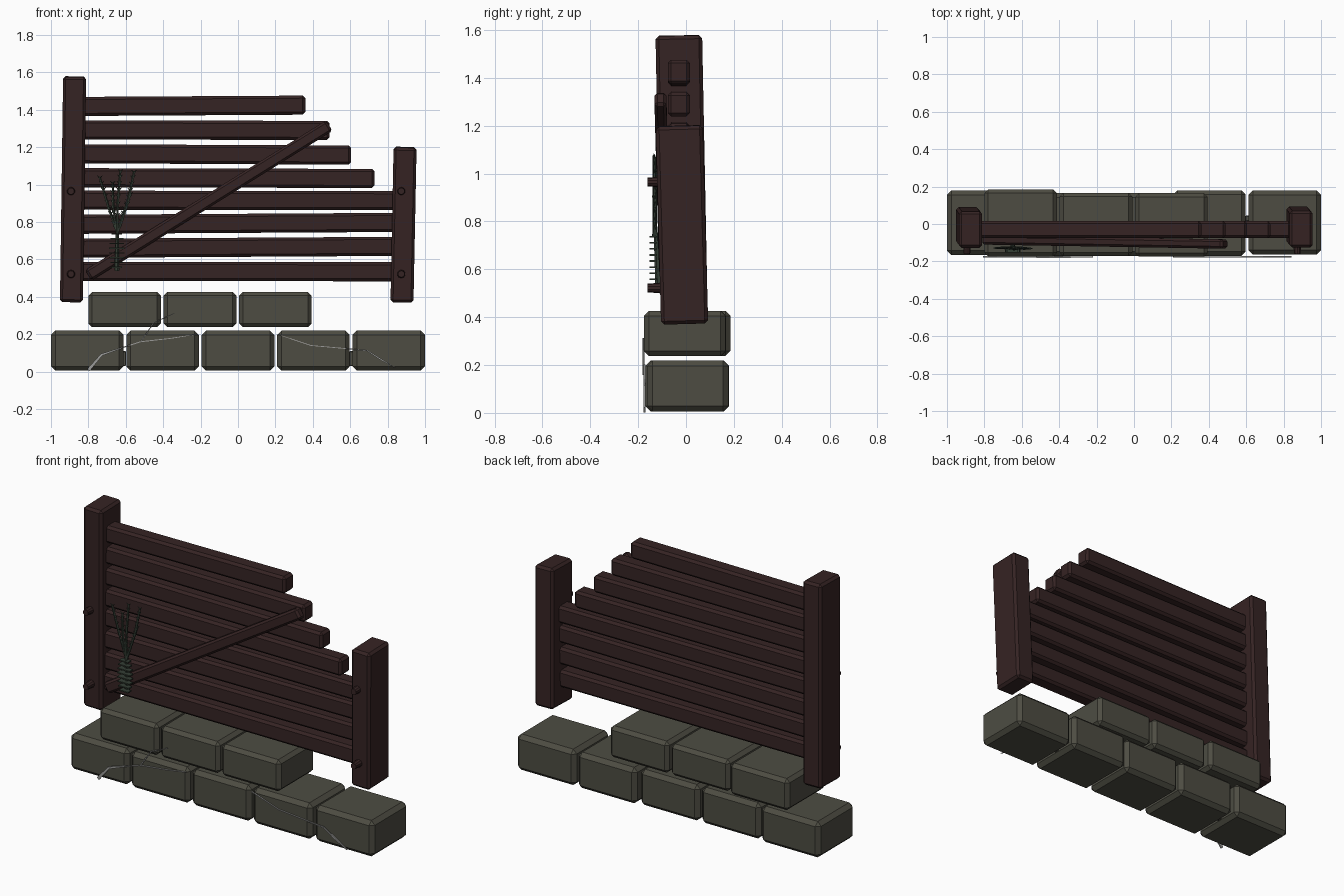
import bpy, math
from mathutils import Vector, Matrix

if "Cube" in bpy.data.objects:
    bpy.data.objects.remove(bpy.data.objects["Cube"])


def material(name, col):
    m = bpy.data.materials.new(name)
    m.diffuse_color = (*col, 1)
    m.use_nodes = True
    m.node_tree.nodes["Principled BSDF"].inputs["Base Color"].default_value = m.diffuse_color
    return m


WOOD = material("dark wood", (0.036, 0.017, 0.017))
STONE = material("grey stone", (0.075, 0.073, 0.055))
PALE = material("pale crack", (0.33, 0.33, 0.32))
GREEN = material("dull green", (0.035, 0.050, 0.036))


def box(name, center, size, mat, bevel=0.0, rot=(0, 0, 0)):
    bpy.ops.mesh.primitive_cube_add(size=1, location=center, rotation=rot)
    o = bpy.context.object
    o.name = name
    o.scale = size
    bpy.ops.object.transform_apply(location=False, rotation=False, scale=True)
    o.data.materials.append(mat)
    if bevel:
        b = o.modifiers.new("chamfer", "BEVEL")
        b.width = bevel
        b.segments = 1
    return o


def rod(name, a, b, r1, r2, mat, sides=6):
    a, b = Vector(a), Vector(b)
    d = b - a
    bpy.ops.mesh.primitive_cone_add(vertices=sides, radius1=r1, radius2=r2, depth=d.length,
                                    location=(a + b) / 2, rotation=d.to_track_quat('Z', 'Y').to_euler())
    o = bpy.context.object
    o.name = name
    o.data.materials.append(mat)
    return o


# Stone courses: five blocks below, three above
lower_y = [(-0.165, 0.178), (-0.17, 0.165), (-0.17, 0.165), (-0.17, 0.18), (-0.162, 0.178)]
upper_y = [(-0.173, 0.185), (-0.172, 0.167), (-0.175, 0.165)]
for i, (y0, y1) in enumerate(lower_y):
    box("lower_stone", (-0.806 + i * 0.403, (y0 + y1) / 2, 0.112), (0.388, y1 - y0, 0.214), STONE, 0.023)
for i, (y0, y1) in enumerate(upper_y):
    box("upper_stone", (-0.606 + i * 0.403, (y0 + y1) / 2, 0.332), (0.388, y1 - y0, 0.188), STONE, 0.02)

# Leaning posts
box("left_post", (-0.882, -0.018, 0.975), (0.123, 0.195, 1.205), WOOD, 0.014, (0.02, 0.014, 0))
box("right_post", (0.885, -0.017, 0.786), (0.123, 0.197, 0.828), WOOD, 0.014, (0.027, 0.02, 0))

# Slats: right end, left height, right height
slats = [(0.36, 1.418, 1.425), (0.49, 1.292, 1.290), (0.605, 1.165, 1.158), (0.73, 1.037, 1.033),
         (0.86, 0.917, 0.914), (0.86, 0.788, 0.798), (0.86, 0.660, 0.670), (0.86, 0.536, 0.534)]
for x1, za, zb in slats:
    x0 = -0.86
    box("slat", ((x0 + x1) / 2, -0.030, (za + zb) / 2), (x1 - x0, 0.092, 0.102), WOOD, 0.014,
        (0, -math.atan2(zb - za, x1 - x0), 0))

# Diagonal brace
a, b = Vector((-0.80, -0.085, 0.515)), Vector((0.488, -0.107, 1.315))
d = (b - a).normalized()
up = Vector((-d.z, 0, d.x)).normalized()
side = up.cross(d).normalized()
up = d.cross(side)
brace = box("brace", (0, 0, 0), ((b - a).length, 0.05, 0.066), WOOD, 0.012)
brace.matrix_world = Matrix.Translation((a + b) / 2) @ Matrix((d, side, up)).transposed().to_4x4()

# Bolts on the posts
for x in (-0.893, 0.873):
    for z in (0.965, 0.522):
        rod("bolt", (x, -0.085, z), (x, -0.16, z), 0.024, 0.018, WOOD, 10)

# Climbing plant: banded stem and five sprigs with short leaves
rod("plant_stem", (-0.648, -0.115, 0.54), (-0.645, -0.128, 0.78), 0.014, 0.008, GREEN)
for i in range(8):
    z = 0.558 + i * 0.0255
    w = 0.026 + 0.016 * math.sin(math.pi * (i + 0.5) / 8)
    box("stem_band", (-0.648, -0.137, z), (2 * w, 0.032, 0.007), GREEN)
sprigs = [[(-0.645, 0.74), (-0.690, 0.87), (-0.740, 1.04)],
          [(-0.645, 0.74), (-0.668, 0.88), (-0.670, 1.01)],
          [(-0.645, 0.74), (-0.643, 0.90), (-0.628, 1.075)],
          [(-0.645, 0.74), (-0.610, 0.85), (-0.575, 0.95)],
          [(-0.645, 0.74), (-0.590, 0.90), (-0.555, 1.07)]]
for k, pts in enumerate(sprigs):
    y = -0.128 - 0.003 * (k % 3)
    for (xa, za), (xb, zb) in zip(pts, pts[1:]):
        p, q = Vector((xa, y, za)), Vector((xb, y, zb))
        rod("sprig", p, q, 0.0075, 0.006, GREEN, 5)
        for t in (0.2, 0.4, 0.6, 0.8, 0.97):
            c = p.lerp(q, t)
            for s in (-1, 1):
                rod("leaf", c, c + Vector((s * 0.014, 0, 0.014)), 0.005, 0.001, GREEN, 4)


# Cracks: thin tapering plates across the stone fronts, as (x, z, width)
def crack(name, pts, y):
    left, right = [], []
    for i, (x, z, w) in enumerate(pts):
        p, q = pts[max(i - 1, 0)], pts[min(i + 1, len(pts) - 1)]
        n = Vector((p[1] - q[1], 0, q[0] - p[0])).normalized() * w / 2
        left.append(Vector((x, y, z)) + n)
        right.append(Vector((x, y, z)) - n)
    n = len(pts)
    me = bpy.data.meshes.new(name)
    me.from_pydata(left + right, [], [(i, n + i, n + i + 1, i + 1) for i in range(n - 1)])
    o = bpy.data.objects.new(name, me)
    bpy.context.collection.objects.link(o)
    me.materials.append(PALE)
    s = o.modifiers.new("thickness", "SOLIDIFY")
    s.thickness = 0.008
    s.offset = 0
    return o


crack("left_crack", [(-0.80, 0.008, 0.018), (-0.73, 0.09, 0.013), (-0.62, 0.128, 0.006),
                     (-0.52, 0.16, 0.005), (-0.36, 0.178, 0.004), (-0.22, 0.20, 0.003)], -0.174)
crack("crack_branch", [(-0.52, 0.16, 0.006), (-0.45, 0.262, 0.005), (-0.34, 0.312, 0.003)], -0.178)
crack("right_crack", [(0.21, 0.20, 0.003), (0.39, 0.14, 0.004), (0.56, 0.125, 0.004),
                      (0.69, 0.113, 0.007), (0.76, 0.068, 0.009), (0.84, 0.022, 0.003)], -0.174)

# Pebbles wedged in the joints
for x in (-0.608, 0.605):
    box("joint_chip", (x, 0.03, 0.07), (0.02, 0.03, 0.08), STONE, 0.004)
